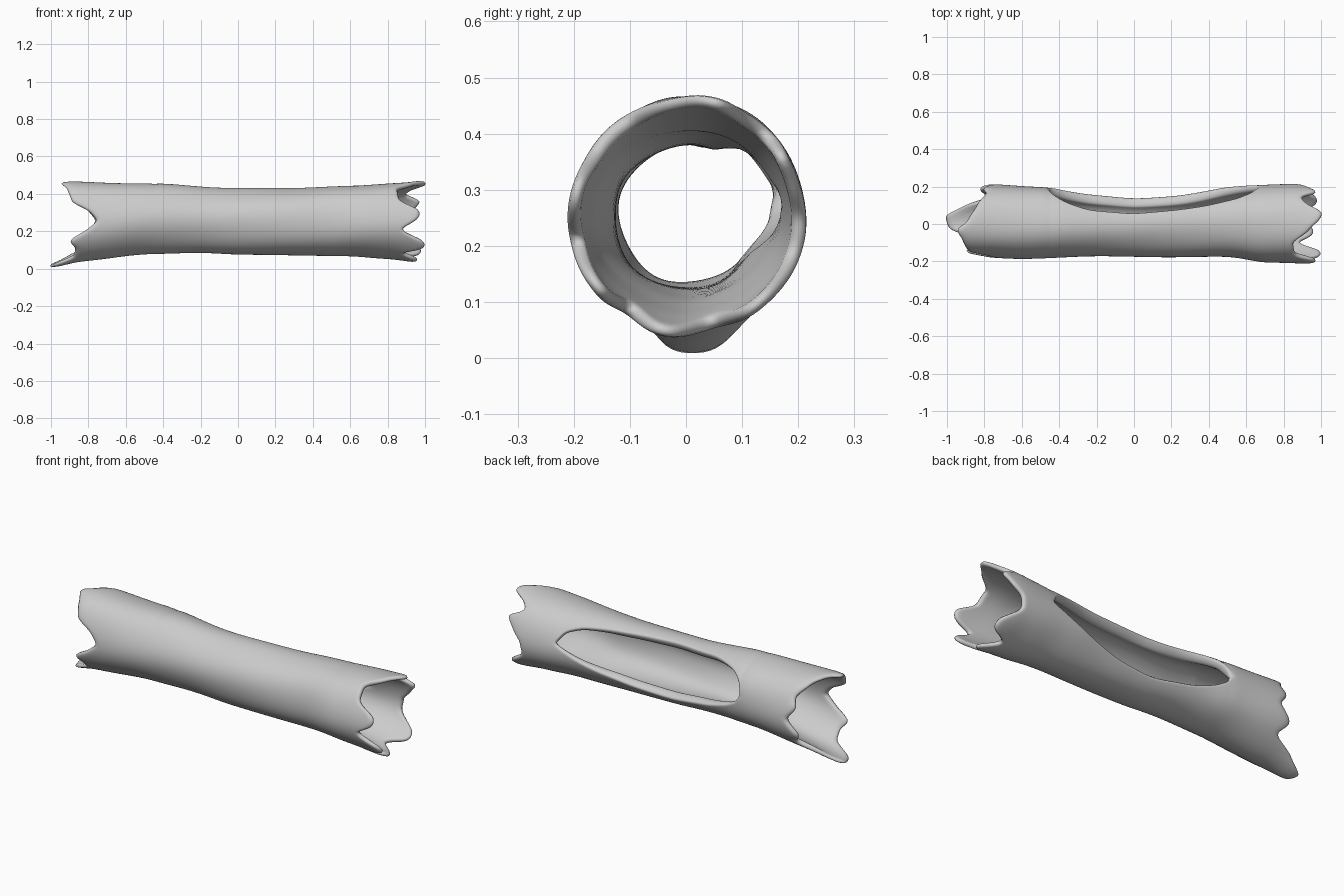
import bpy, bmesh, math

if "Cube" in bpy.data.objects:
    bpy.data.objects.remove(bpy.data.objects["Cube"])


def ease(keys, v):
    """Smooth interpolation through (position, value) keys."""
    if v <= keys[0][0]:
        return keys[0][1]
    for (a, p), (b, q) in zip(keys, keys[1:]):
        if v <= b:
            t = (v - a) / (b - a)
            s = 0.5 * t + 0.5 * t * t * (3 - 2 * t)
            return p + (q - p) * s
    return keys[-1][1]


# Outer silhouette along the log
TOP = [(-1, .475), (-.9, .47), (-.6, .458), (-.4, .455), (-.1, .43), (.3, .43), (.6, .445), (.9, .463), (1, .478)]
BOTTOM = [(-1, .004), (-.85, .04), (-.5, .078), (-.2, .084), (0, .073), (.6, .068), (.8, .054), (1, .03)]
FRONT = [(-.88, .176), (-.6, .186), (-.2, .17), (.2, .18), (.5, .176), (.7, .206), (1, .212)]
BACK = [(-.8, .215), (-.5, .2), (-.3, .18), (0, .173), (.3, .183), (.5, .2), (.88, .216), (1, .205)]

# Broken ends: x by angle (0 = back, 90 = top, 180 = front)
LEFT = [(0, -.76), (20, -.81), (35, -.79), (60, -.84), (85, -.89), (100, -.95), (125, -.915), (150, -.89),
        (166, -.79), (180, -.755), (194, -.81), (207, -.905), (225, -.87), (245, -.88), (261, -.99),
        (282, -1.01), (297, -.92), (315, -.78), (337, -.83), (360, -.76)]
RIGHT = [(0, .88), (14, .93), (30, .98), (46, .89), (58, .92), (70, 1.01), (80, 1.0), (98, .94), (120, .85),
         (145, .86), (164, .975), (174, .97), (193, .87), (212, 1.0), (222, 1.0), (238, .87), (254, .96),
         (262, .96), (284, .87), (304, .98), (316, .98), (340, .87), (360, .88)]

# Opening in the upper back: edge angles along x
MID = 12
HOLE_HI = [(-.46, MID), (-.44, 32), (-.38, 47), (-.25, 64), (0, 70), (.2, 65), (.4, 57), (.55, 46), (.63, 32), (.67, MID)]
HOLE_LO = [(-.46, MID), (-.44, 0), (-.36, -14), (-.25, -26), (0, -36), (.2, -32), (.4, -18), (.55, -4), (.63, 6), (.67, MID)]
X0, X1 = -.5, .7


def surface(x, deg):
    a = math.radians(deg)
    zt, zb = ease(TOP, x), ease(BOTTOM, x)
    zc = (zt + zb) / 2
    lump = 1 + .012 * math.sin(5 * a + 4 * x)
    ry = ease(BACK if math.cos(a) > 0 else FRONT, x)
    return (x, ry * math.cos(a) * lump, zc + (zt - zb) / 2 * math.sin(a) * lump)


# Column parameters: left end, body, right end
columns = [('L', i / 7) for i in range(7, 0, -1)]
body = [X0, -.46, -.44, -.41, -.38] + [-.32 + .08 * i for i in range(11)] + [.55, .6, .63, .655, .67, X1]
columns += [('M', x) for x in body]
columns += [('R', i / 7) for i in range(1, 8)]

N = 60
bm = bmesh.new()
grid = []
weights = []
for kind, t in columns:
    x = t if kind == 'M' else (X0 if kind == 'L' else X1)
    hi, lo = ease(HOLE_HI, x), ease(HOLE_LO, x)
    row = []
    for j in range(N + 1):
        deg = hi + (360 + lo - hi) * j / N
        px = x
        if kind != 'M':
            end = ease(LEFT if kind == 'L' else RIGHT, deg % 360)
            px = x + (end - x) * t
        row.append(bm.verts.new(surface(px, deg)))
    grid.append(row)
for r, s in zip(grid, grid[1:]):
    for j in range(N):
        bm.faces.new((r[j], r[j + 1], s[j + 1], s[j]))
bmesh.ops.remove_doubles(bm, verts=bm.verts, dist=.0005)
bmesh.ops.recalc_face_normals(bm, faces=bm.faces)
# Make sure the sheet faces outward so the wall grows inward
out = sum(f.normal.y * f.calc_center_median().y + f.normal.z * (f.calc_center_median().z - .25) for f in bm.faces)
if out < 0:
    bmesh.ops.reverse_faces(bm, faces=bm.faces)

# Wall thickness: thick in the middle, thin at broken ends and opening rim
bm.verts.index_update()
for v in bm.verts:
    w = ease([(-.95, .4), (-.6, .75), (-.2, 1), (.3, 1), (.65, .75), (.95, .45)], v.co.x)
    if v.is_boundary and abs(v.co.x) < .7:
        w *= .6
    weights.append(w)

mesh = bpy.data.meshes.new("hollow_log")
bm.to_mesh(mesh)
bm.free()
log = bpy.data.objects.new("hollow_log", mesh)
bpy.context.collection.objects.link(log)
group = log.vertex_groups.new(name="wall")
for i, w in enumerate(weights):
    group.add([i], w, 'REPLACE')

wall = log.modifiers.new("wall", 'SOLIDIFY')
wall.thickness = .052
wall.offset = -1
wall.vertex_group = "wall"
smooth = log.modifiers.new("smooth", 'SUBSURF')
smooth.levels = smooth.render_levels = 1

for p in mesh.polygons:
    p.use_smooth = True
